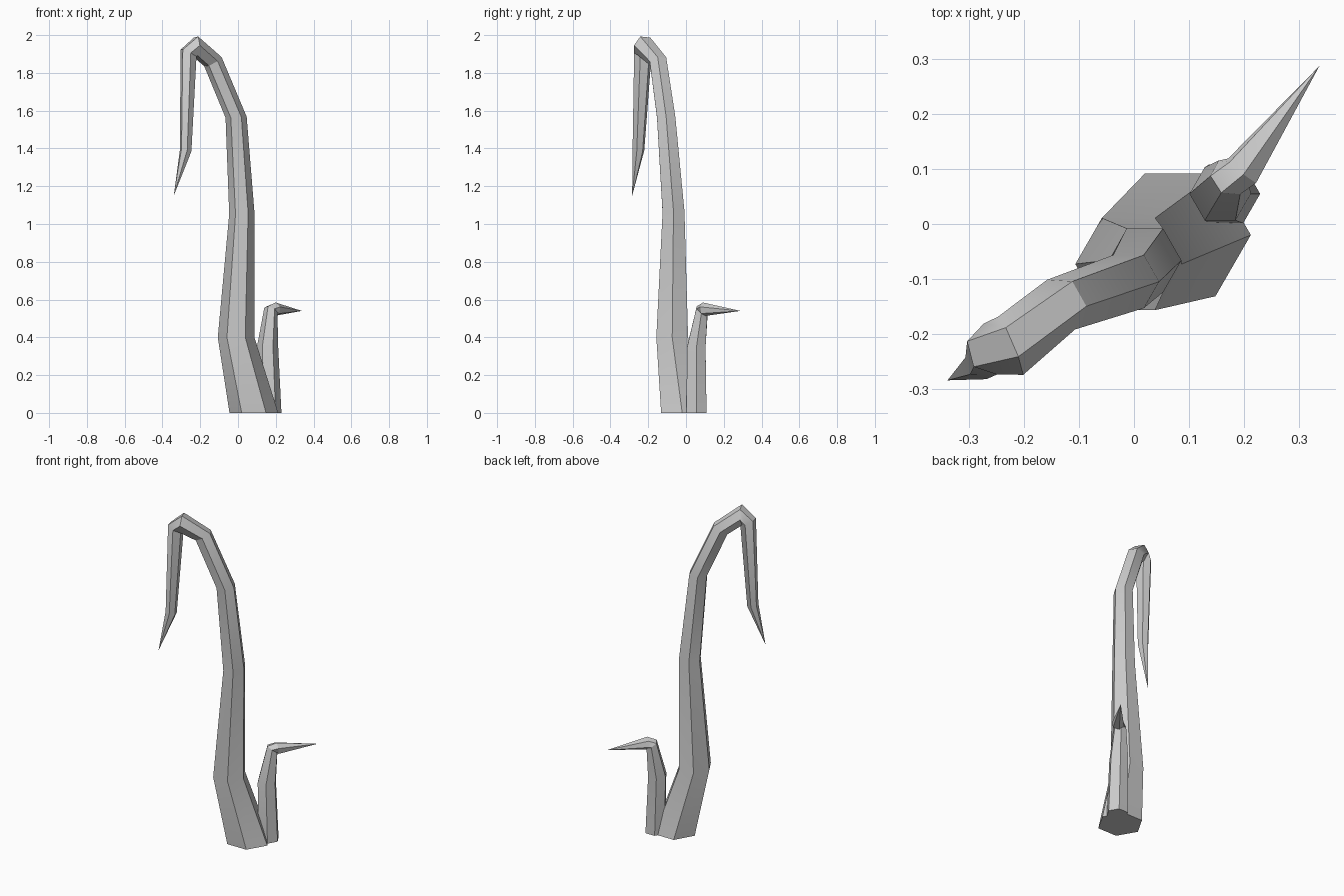
import bpy, bmesh, math
from mathutils import Vector, Quaternion

if "Cube" in bpy.data.objects:
    bpy.data.objects.remove(bpy.data.objects["Cube"])

SIDES = 6


def spiked_stalk(name, rings, tip):
    """Hexagonal tube through (centre, axis, radius) rings, ending in a point."""
    bm = bmesh.new()
    turn, last_axis, prev = Quaternion(), Vector((0, 0, 1)), None
    for centre, axis, radius in rings:
        axis = Vector(axis).normalized()
        turn = last_axis.rotation_difference(axis) @ turn
        last_axis = axis
        loop = []
        for i in range(SIDES):
            a = math.tau * i / SIDES
            offset = Vector((math.cos(a), math.sin(a), 0)) * radius
            loop.append(bm.verts.new(Vector(centre) + turn @ offset))
        if prev is None:
            bm.faces.new(loop[::-1])
        else:
            for i in range(SIDES):
                j = (i + 1) % SIDES
                bm.faces.new((prev[i], prev[j], loop[j], loop[i]))
        prev = loop
    point = bm.verts.new(tip)
    for i in range(SIDES):
        bm.faces.new((prev[i], prev[(i + 1) % SIDES], point))
    bmesh.ops.recalc_face_normals(bm, faces=bm.faces)
    mesh = bpy.data.meshes.new(name)
    bm.to_mesh(mesh)
    bm.free()
    obj = bpy.data.objects.new(name, mesh)
    bpy.context.collection.objects.link(obj)
    bpy.ops.object.select_all(action='DESELECT')
    obj.select_set(True)
    bpy.context.view_layer.objects.active = obj
    bpy.ops.object.shade_smooth_by_angle(angle=math.radians(30))
    return obj


# Tall stalk that arches over and hangs down to a point
spiked_stalk("tall_stalk", [
    ((0.084, -0.02, 0), (0, 0, 1), 0.129),
    ((-0.01, -0.073, 0.40), (0, 0, 1), 0.097),
    ((0.02, -0.066, 1.06), (-0.12, -0.06, 1), 0.067),
    ((-0.01, -0.105, 1.565), (-0.05, -0.03, 1), 0.056),
    ((-0.133, -0.147, 1.86), (-0.45, -0.22, 0.85), 0.052),
    ((-0.225, -0.222, 1.94), (-0.9, -0.38, 0.1), 0.058),
    ((-0.262, -0.228, 1.905), (-0.42, -0.12, -0.9), 0.048),
    ((-0.277, -0.252, 1.39), (-0.2, -0.1, -1), 0.032),
], (-0.34, -0.285, 1.15))

# Short shoot that bends sideways into a spike
spiked_stalk("short_shoot", [
    ((0.168, 0.055, 0), (0, 0, 1), 0.062),
    ((0.157, 0.055, 0.35), (0.05, 0.05, 1), 0.056),
    ((0.174, 0.085, 0.545), (0.35, 0.4, 0.85), 0.037),
    ((0.197, 0.097, 0.549), (0.62, 0.76, 0.1), 0.036),
], (0.338, 0.288, 0.54))
